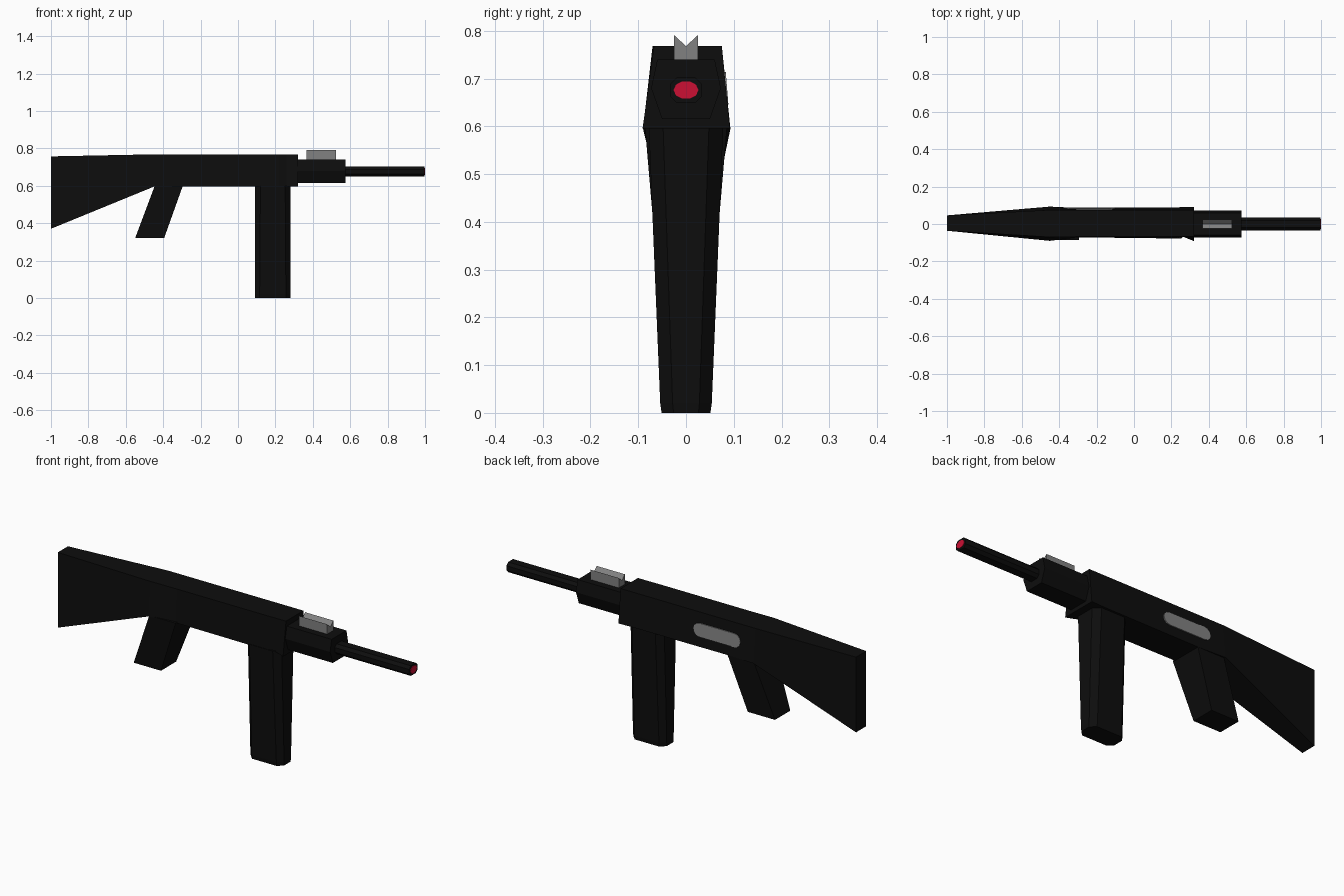
import bpy
import bmesh
import math

cube = bpy.data.objects.get("Cube")
if cube:
    bpy.data.objects.remove(cube)


def material(name, rgb):
    m = bpy.data.materials.new(name)
    m.use_nodes = True
    m.diffuse_color = (*rgb, 1)
    m.node_tree.nodes["Principled BSDF"].inputs["Base Color"].default_value = (*rgb, 1)
    return m


BLACK = material("matte black", (0.004, 0.004, 0.004))
GREY = material("steel grey", (0.22, 0.22, 0.22))
RED = material("muzzle red", (0.6, 0.005, 0.034))


def loft(name, rings, mat):
    """Skin a list of equal-length point rings and cap both ends."""
    bm = bmesh.new()
    loops = [[bm.verts.new(p) for p in ring] for ring in rings]
    for a, b in zip(loops, loops[1:]):
        for i in range(len(a)):
            j = (i + 1) % len(a)
            bm.faces.new((a[i], a[j], b[j], b[i]))
    bm.faces.new(loops[0])
    bm.faces.new(loops[-1])
    bmesh.ops.recalc_face_normals(bm, faces=bm.faces)
    mesh = bpy.data.meshes.new(name)
    bm.to_mesh(mesh)
    bm.free()
    mesh.materials.append(mat)
    ob = bpy.data.objects.new(name, mesh)
    bpy.context.collection.objects.link(ob)
    return ob


def extrude_x(name, profile, x0, x1, mat):
    """Extrude a y-z profile along x."""
    return loft(name, [[(x, y, z) for y, z in profile] for x in (x0, x1)], mat)


def mirrored(half):
    """Close a half profile of (y, z) points by mirroring it in y."""
    return half + [(-y, z) for y, z in reversed(half)]


# Stock and receiver: x, bottom z, top z, then right and left y at bottom and top
stations = [
    (-1.00, 0.37, 0.757, -0.036, 0.046, -0.036, 0.046),
    (-0.45, 0.595, 0.768, -0.090, 0.093, -0.070, 0.075),
    (-0.30, 0.595, 0.768, -0.072, 0.086, -0.068, 0.075),
    (0.22, 0.595, 0.768, -0.076, 0.089, -0.068, 0.075),
    (0.26, 0.595, 0.768, -0.067, 0.090, -0.067, 0.075),
    (0.32, 0.595, 0.768, -0.091, 0.092, -0.067, 0.075),
]
loft("stock_and_receiver",
     [[(x, rb, zb), (x, lb, zb), (x, lt, zt), (x, rt, zt)]
      for x, zb, zt, rb, lb, rt, lt in stations], BLACK)

# Handguard and barrel
extrude_x("handguard", mirrored([(0.05, 0.615), (0.073, 0.68), (0.06, 0.74)]),
          0.31, 0.575, BLACK)
extrude_x("barrel", mirrored([(0.02, 0.65), (0.034, 0.664), (0.034, 0.688), (0.02, 0.702)]),
          0.56, 0.998, BLACK)

# Red muzzle disc
disc = [(0.026 * math.cos(t * math.pi / 5), 0.676 + 0.019 * math.sin(t * math.pi / 5))
        for t in range(10)]
extrude_x("muzzle_disc", disc, 0.995, 1.0, RED)

# Notched sight
extrude_x("sight", [(-0.025, 0.735), (0.025, 0.735), (0.025, 0.791), (0, 0.768), (-0.025, 0.791)],
          0.365, 0.525, GREY)

# Slanted grip
loft("grip", [[(x0, -w, z), (x1, -w, z), (x1, w, z), (x0, w, z)]
              for x0, x1, w, z in ((-0.55, -0.395, 0.062, 0.32), (-0.445, -0.295, 0.086, 0.6))],
     BLACK)


# Tapered magazine with chamfered corners
def octagon(hx, hy, c, z):
    pts = [(hx, hy - c), (hx - c, hy), (c - hx, hy), (-hx, hy - c)]
    pts += [(-x, -y) for x, y in pts]
    return [(0.186 + x, y, z) for x, y in pts]


loft("magazine", [octagon(0.095, 0.051, 0.025, 0), octagon(0.096, 0.054, 0.026, 0.02),
                  octagon(0.096, 0.078, 0.03, 0.6)], BLACK)

# Ejection port: rounded plate lying on the slanted left side
port = []
for cx, start in ((-0.135, -90), (-0.335, 90)):
    for k in range(7):
        a = math.radians(start + 30 * k)
        port.append((cx + 0.034 * math.cos(a), 0.68 + 0.034 * math.sin(a)))
loft("ejection_port", [[(x, 0.0815 - (z - 0.68) * 0.08 + d, z) for x, z in port]
                       for d in (-0.004, 0.0045)], GREY)
